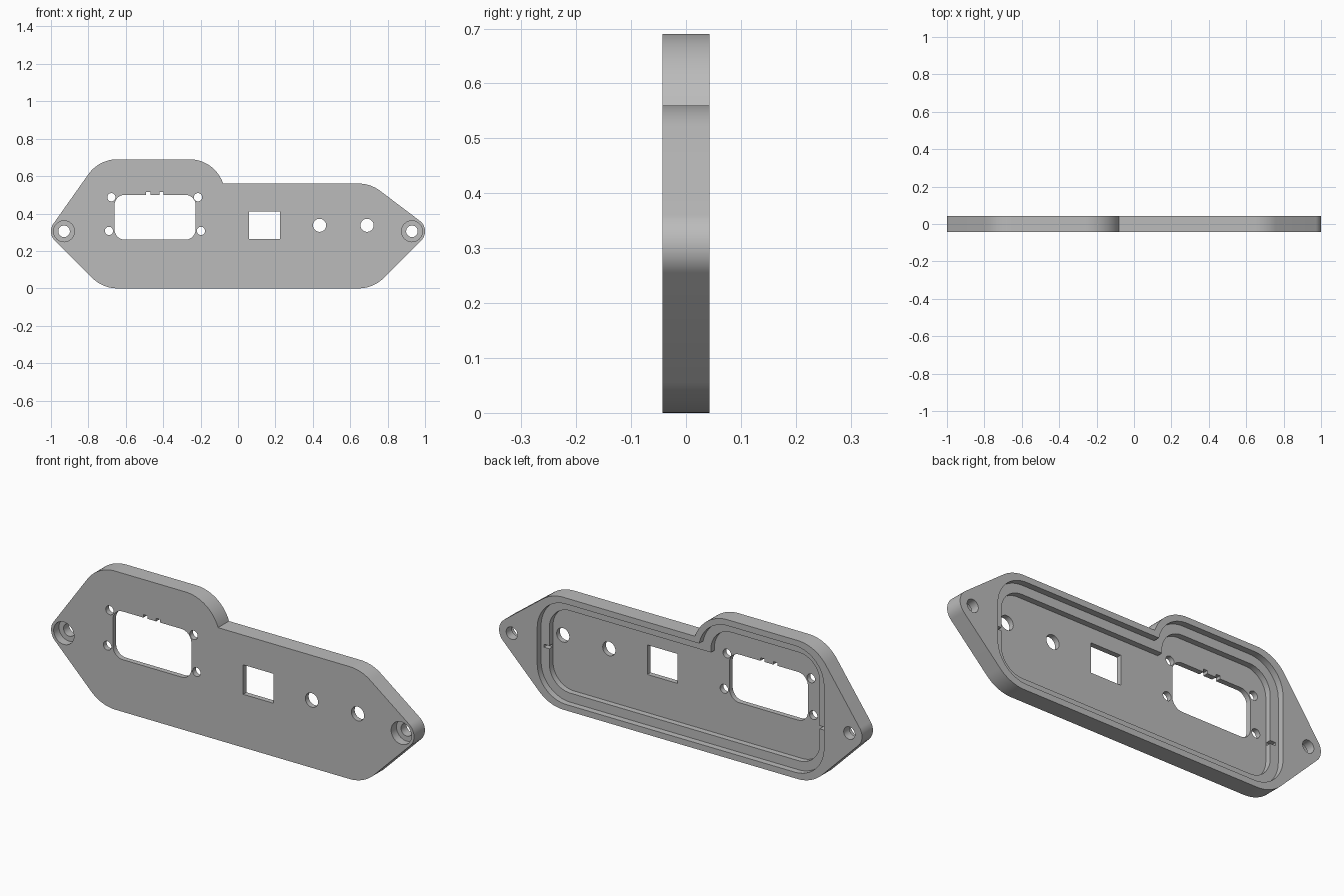
import bpy, bmesh, math
from math import pi, sin, cos, asin, acos, atan2, hypot

cube = bpy.data.objects.get("Cube")
if cube:
    bpy.data.objects.remove(cube, do_unlink=True)

FRONT, BACK = -0.043, 0.043
FLOOR, LEDGE = -0.017, 0.012

grey = bpy.data.materials.new("plain grey")
grey.use_nodes = True
grey.diffuse_color = (0.5, 0.5, 0.5, 1)
grey.node_tree.nodes["Principled BSDF"].inputs["Base Color"].default_value = (0.5, 0.5, 0.5, 1)


def prism(name, points, y0, y1):
    """Extrude an x-z outline from y0 to y1."""
    bm = bmesh.new()
    face = bm.faces.new([bm.verts.new((x, y0, z)) for x, z in points])
    out = bmesh.ops.extrude_face_region(bm, geom=[face])
    moved = [v for v in out["geom"] if isinstance(v, bmesh.types.BMVert)]
    bmesh.ops.translate(bm, verts=moved, vec=(0, y1 - y0, 0))
    bmesh.ops.recalc_face_normals(bm, faces=bm.faces)
    mesh = bpy.data.meshes.new(name)
    bm.to_mesh(mesh)
    bm.free()
    mesh.materials.append(grey)
    obj = bpy.data.objects.new(name, mesh)
    bpy.context.collection.objects.link(obj)
    return obj


def arc(cx, cz, r, a0, a1, steps):
    return [(cx + r * cos(a0 + (a1 - a0) * i / steps),
             cz + r * sin(a0 + (a1 - a0) * i / steps)) for i in range(steps + 1)]


def belt(circles, step=None, step_angle=0):
    """Counter-clockwise outline around circles, with one sharp step before circle 'step'."""
    n = len(circles)
    ends = []
    for i, (x, z, r) in enumerate(circles):
        x2, z2, r2 = circles[(i + 1) % n]
        a = atan2(z2 - z, x2 - x) - acos((r - r2) / hypot(x2 - x, z2 - z))
        ends.append(pi / 2 if (i + 1) % n == step else a)
    points = []
    for i, (x, z, r) in enumerate(circles):
        a0 = step_angle if i == step else ends[i - 1]
        a1 = a0 + (ends[i] - a0) % (2 * pi)
        points += arc(x, z, r, a0, a1, 16)
    return points


def panel_outline(cx, r, inset=0, tips=False):
    """Long low body with a taller shoulder on the right-hand end (-x)."""
    low_top, tall_z = 0.56 - inset, 0.5
    right_tip = [(0.93, 0.305, 0.07)] if tips else []
    left_tip = [(-0.93, 0.305, 0.07)] if tips else []
    circles = [(cx, inset + r, r)] + right_tip + [(cx, low_top - r, r)]
    step = len(circles)
    circles += [(-0.26, tall_z, r), (-cx, tall_z, r)] + left_tip + [(-cx, inset + r, r)]
    return belt(circles, step, asin((low_top - tall_z) / r))


def rounded_rect(x0, x1, z0, z1, r):
    return belt([(x1 - r, z0 + r, r), (x1 - r, z1 - r, r),
                 (x0 + r, z1 - r, r), (x0 + r, z0 + r, r)])


def rect(x0, x1, z0, z1):
    return [(x0, z0), (x1, z0), (x1, z1), (x0, z1)]


def disc(x, z, r):
    return arc(x, z, r, 0, 2 * pi, 40)[:-1]


plate = prism("socket_panel", panel_outline(0.645, 0.19, tips=True), FRONT, BACK)
cutters = []


def cut(points, y0=-0.1, y1=0.1):
    cutters.append(prism("cutter", points, y0, y1))


# Stepped recess in the back
cut(panel_outline(0.63, 0.16, 0.03), LEDGE, 0.1)
cut(panel_outline(0.63, 0.115, 0.075), FLOOR, 0.1)

# Narrow slots in the ledge and countersunk mounting holes at both ends
for s in (-1, 1):
    cut(rect(*sorted((s * 0.73, s * 0.775)), 0.265, 0.28), FLOOR + 0.003, 0.1)
    cut(disc(s * 0.93, 0.305, 0.031))
    cut(disc(s * 0.93, 0.305, 0.056), -0.1, FRONT + 0.042)

# Large socket opening with two key notches and four screw holes
cut(rounded_rect(-0.66, -0.227, 0.26, 0.5, 0.055))
for x in (-0.48, -0.41):
    cut(rect(x - 0.011, x + 0.011, 0.48, 0.515))
for x, z in ((-0.677, 0.487), (-0.214, 0.487), (-0.69, 0.307), (-0.198, 0.307)):
    cut(disc(x, z, 0.022))

# Square opening and two round ones
cut(rect(0.059, 0.225, 0.265, 0.412))
for x in (0.436, 0.69):
    cut(disc(x, 0.337, 0.035))

# Apply the cuts and remove the cutters
bpy.ops.object.select_all(action='DESELECT')
bpy.context.view_layer.objects.active = plate
plate.select_set(True)
for c in cutters:
    mod = plate.modifiers.new("cut", 'BOOLEAN')
    mod.operation, mod.solver, mod.object = 'DIFFERENCE', 'EXACT', c
    bpy.ops.object.modifier_apply(modifier=mod.name)
    bpy.data.objects.remove(c, do_unlink=True)

bpy.ops.object.shade_smooth_by_angle(angle=math.radians(30))
